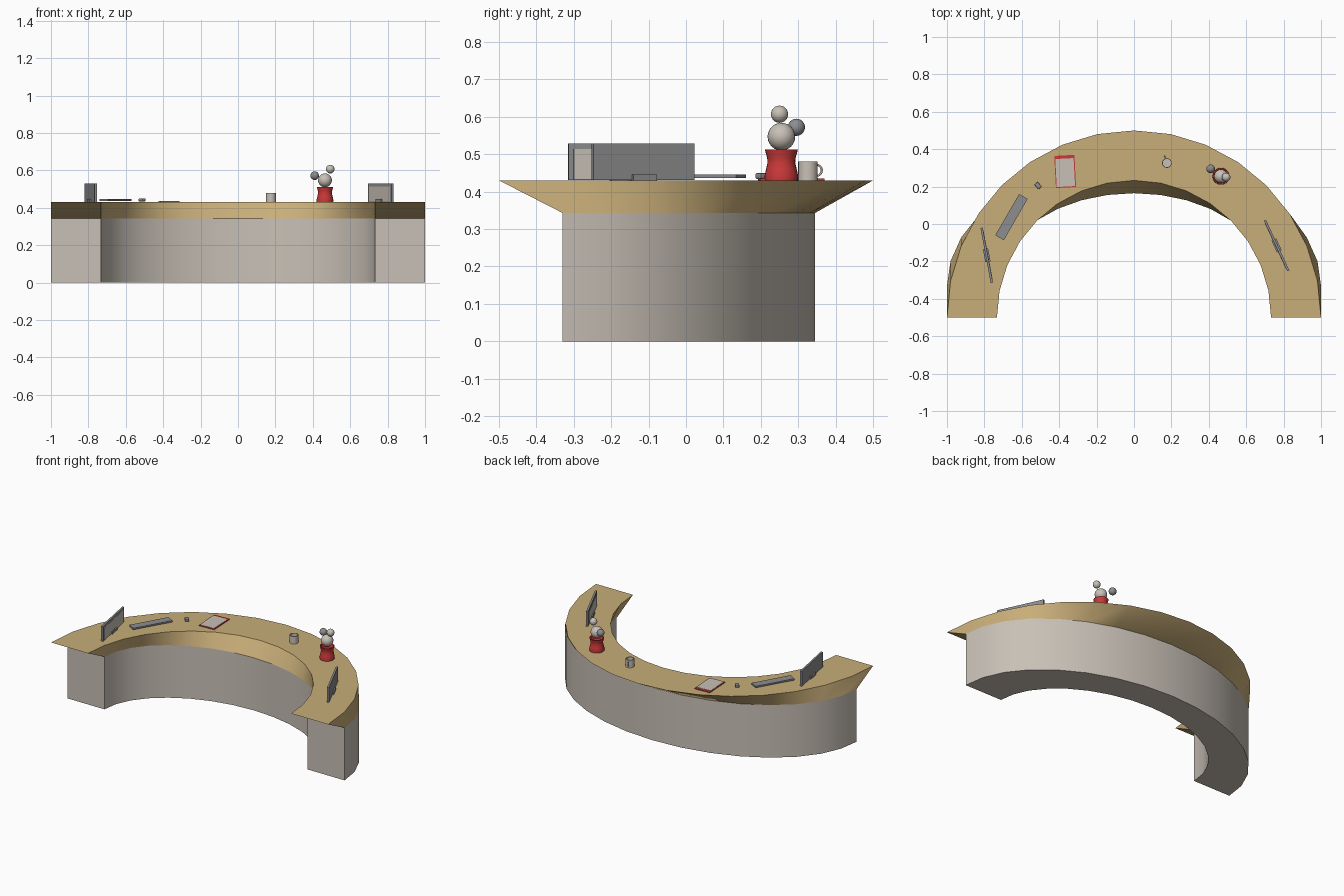
import bpy, bmesh
from math import sin, cos, pi, atan2, hypot, radians
from mathutils import Matrix, Vector

if "Cube" in bpy.data.objects:
    bpy.data.objects.remove(bpy.data.objects["Cube"])


def material(name, rgb):
    m = bpy.data.materials.new(name)
    m.use_nodes = True
    m.diffuse_color = (*rgb, 1)
    m.node_tree.nodes["Principled BSDF"].inputs["Base Color"].default_value = (*rgb, 1)
    return m


WOOD = material("tan wood", (0.58, 0.42, 0.19))
PALE = material("pale stone", (0.58, 0.53, 0.47))
GREY = material("mid grey", (0.27, 0.27, 0.28))
RED = material("red", (0.60, 0.04, 0.04))
TOP = 0.43      # counter surface
JOIN = 0.343    # where the counter meets the base


def finish(name, bm, mat, smooth=True):
    bmesh.ops.recalc_face_normals(bm, faces=bm.faces)
    mesh = bpy.data.meshes.new(name)
    bm.to_mesh(mesh)
    bm.free()
    mesh.materials.append(mat)
    ob = bpy.data.objects.new(name, mesh)
    bpy.context.collection.objects.link(ob)
    if smooth:
        bpy.ops.object.select_all(action='DESELECT')
        ob.select_set(True)
        bpy.context.view_layer.objects.active = ob
        bpy.ops.object.shade_smooth_by_angle(angle=radians(35))
    return ob


def half_ring(name, mat, low, high, inner=0.733, steps=16):
    """Loft a half ring; low and high are (z, depth scale, y shift)."""
    bm = bmesh.new()
    rows = []
    for i in range(steps + 1):
        a = pi * i / steps
        row = []
        for (z, s, y0), r in ((low, inner), (low, 1), (high, 1), (high, inner)):
            row.append(bm.verts.new((r * cos(a), y0 + s * r * sin(a), z)))
        rows.append(row)
    for p, q in zip(rows, rows[1:]):
        for k in range(4):
            n = (k + 1) % 4
            bm.faces.new((p[k], p[n], q[n], q[k]))
    bm.faces.new(rows[0])
    bm.faces.new(rows[-1])
    return finish(name, bm, mat)


def box(name, mat, center, size, angle=0, bevel=0):
    bm = bmesh.new()
    turn = Matrix.Translation(center) @ Matrix.Rotation(angle, 4, 'Z')
    bmesh.ops.create_cube(bm, size=1, matrix=turn @ Matrix.Diagonal((*size, 1)))
    if bevel:
        bmesh.ops.bevel(bm, geom=bm.edges[:], offset=bevel, segments=2, affect='EDGES', profile=0.5)
    return finish(name, bm, mat, smooth=bool(bevel))


def lathe(name, mat, x, y, profile, steps=24):
    bm = bmesh.new()
    rings = []
    for r, z in profile:
        rings.append([bm.verts.new((x + r * cos(2 * pi * i / steps), y + r * sin(2 * pi * i / steps), z))
                      for i in range(steps)])
    for p, q in zip(rings, rings[1:]):
        for i in range(steps):
            j = (i + 1) % steps
            bm.faces.new((p[i], p[j], q[j], q[i]))
    bm.faces.new(rings[0])
    bm.faces.new(rings[-1])
    return finish(name, bm, mat)


def ball(name, mat, center, radius):
    bm = bmesh.new()
    bmesh.ops.create_uvsphere(bm, u_segments=20, v_segments=12, radius=radius,
                              matrix=Matrix.Translation(center))
    return finish(name, bm, mat)


def monitor(side, start, end):
    """Thin upright panel between two floor points, screen facing the middle."""
    a, b = Vector(start), Vector(end)
    mid, along = (a + b) / 2, b - a
    length, angle = along.length, atan2(along.y, along.x)
    normal = Vector((-along.y, along.x)).normalized()
    if normal.x * mid.x > 0:
        normal = -normal
    box(side + "_monitor_panel", GREY, (mid.x, mid.y, TOP + 0.05), (length, 0.012, 0.098), angle)
    face = mid + normal * 0.006
    box(side + "_monitor_screen", PALE, (face.x, face.y, TOP + 0.044), (length - 0.028, 0.003, 0.08), angle)
    box(side + "_monitor_stand", GREY, (mid.x, mid.y, TOP + 0.008), (0.07, 0.028, 0.016), angle)


# Curved base and flaring counter
half_ring("desk_base", PALE, (0, 0.675, -0.33), (JOIN, 0.675, -0.33))
half_ring("counter_top", WOOD, (JOIN, 0.675, -0.33), (TOP, 1, -0.5))

# Screens at both ends
monitor("left", (0.70, 0.02), (0.825, -0.25))
monitor("right", (-0.815, -0.02), (-0.76, -0.315))

# Keyboard and mouse
box("keyboard", GREY, (-0.655, 0.037, TOP + 0.011), (0.255, 0.053, 0.01), radians(60))
box("mouse", GREY, (-0.513, 0.205, TOP + 0.012), (0.034, 0.024, 0.016), radians(-50), bevel=0.004)

# Clipboard with paper
box("clipboard", RED, (-0.368, 0.281, TOP + 0.002), (0.108, 0.172, 0.005), radians(3))
box("paper", PALE, (-0.368, 0.275, TOP + 0.005), (0.098, 0.15, 0.003), radians(3))

# Mug with a ring handle towards the back
MUG = Vector((0.176, 0.326, TOP))
lathe("mug", PALE, MUG.x, MUG.y,
      [(0.026, TOP), (0.026, TOP + 0.05), (0.022, TOP + 0.05), (0.022, TOP + 0.008)])
curve = bpy.data.curves.new("mug_handle", 'CURVE')
curve.dimensions = '3D'
curve.bevel_depth = 0.003
curve.bevel_resolution = 1
spline = curve.splines.new('POLY')
spline.points.add(8)
for i, point in enumerate(spline.points):
    a = -pi / 2 + pi * i / 8
    out = 0.023 + 0.016 * cos(a)
    point.co = (MUG.x - 0.3 * out, MUG.y + 0.95 * out, TOP + 0.027 + 0.015 * sin(a), 1)
curve.materials.append(PALE)
bpy.context.collection.objects.link(bpy.data.objects.new("mug_handle", curve))

# Vase with round blooms
lathe("vase", RED, 0.465, 0.255,
      [(0.044, TOP), (0.045, TOP + 0.012), (0.041, TOP + 0.03), (0.037, TOP + 0.048),
       (0.038, TOP + 0.06), (0.044, TOP + 0.082), (0.038, TOP + 0.082), (0.032, TOP + 0.06)])
ball("large_bloom", PALE, (0.465, 0.255, 0.547), 0.037)
ball("upper_bloom", PALE, (0.493, 0.25, 0.607), 0.023)
ball("side_bloom", GREY, (0.41, 0.295, 0.572), 0.023)
